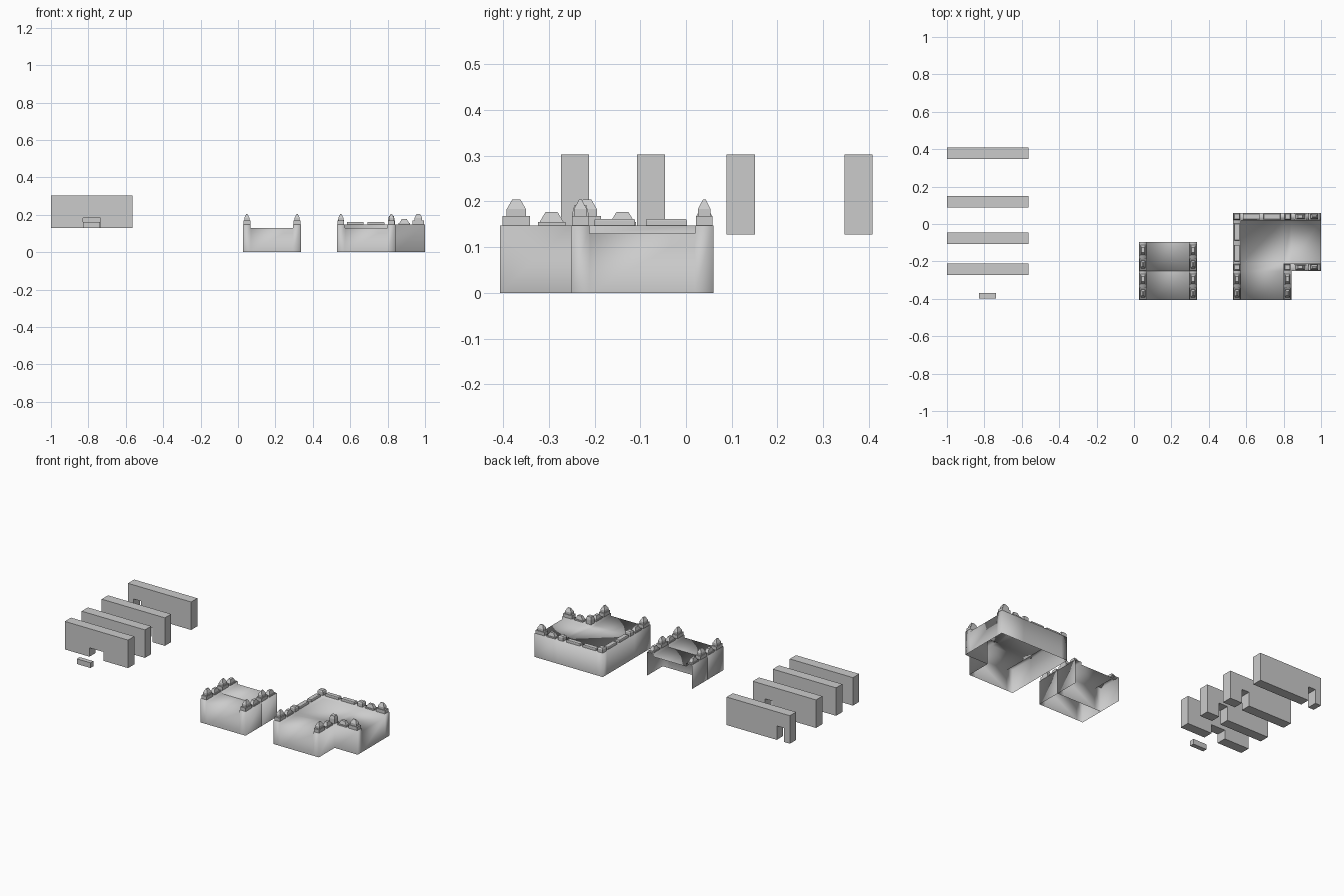
import bpy, bmesh

if "Cube" in bpy.data.objects:
    bpy.data.objects.remove(bpy.data.objects["Cube"])


def finish(name, bm, smooth=False):
    bmesh.ops.remove_doubles(bm, verts=bm.verts, dist=1e-5)
    bmesh.ops.recalc_face_normals(bm, faces=bm.faces)
    me = bpy.data.meshes.new(name)
    bm.to_mesh(me)
    bm.free()
    ob = bpy.data.objects.new(name, me)
    bpy.context.collection.objects.link(ob)
    for p in me.polygons:
        p.use_smooth = smooth
    return ob


def prism(name, outline, y0, y1):
    """Extrude an x/z outline along y."""
    bm = bmesh.new()
    f = bm.faces.new([bm.verts.new((x, y0, z)) for x, z in outline])
    ext = bmesh.ops.extrude_face_region(bm, geom=[f])
    vs = [g for g in ext["geom"] if isinstance(g, bmesh.types.BMVert)]
    bmesh.ops.translate(bm, verts=vs, vec=(0, y1 - y0, 0))
    return finish(name, bm)


def shell(name, xs, ys, h, open_back=False):
    """Hollow body: a stepped top from cell heights, with skirts to the ground."""
    bm = bmesh.new()

    def quad(*pts):
        bm.faces.new([bm.verts.new(p) for p in pts])

    def height(i, j):
        return h[j][i] if 0 <= j < len(h) and 0 <= i < len(h[0]) else 0

    for j in range(len(ys) - 1):
        for i in range(len(xs) - 1):
            z = height(i, j)
            if not z:
                continue
            x0, x1, y0, y1 = xs[i], xs[i + 1], ys[j], ys[j + 1]
            quad((x0, y0, z), (x1, y0, z), (x1, y1, z), (x0, y1, z))
            sides = [(0, -1, (x0, y0), (x1, y0)), (1, 0, (x1, y0), (x1, y1)),
                     (0, 1, (x1, y1), (x0, y1)), (-1, 0, (x0, y1), (x0, y0))]
            for di, dj, a, b in sides:
                low = height(i + di, j + dj)
                if low >= z or (open_back and dj == 1):
                    continue
                quad((*a, low), (*b, low), (*b, z), (*a, z))
    return finish(name, bm, True)


def stack(name, x, y, rings, along_y=False):
    """Loft of rectangles given as (half length, half width, z)."""
    bm = bmesh.new()
    loops = []
    for l, w, z in rings:
        a, b = (w, l) if along_y else (l, w)
        loops.append([bm.verts.new((x + sx * a, y + sy * b, z))
                      for sx, sy in ((-1, -1), (1, -1), (1, 1), (-1, 1))])
    for lo, hi in zip(loops, loops[1:]):
        for k in range(4):
            n = (k + 1) % 4
            bm.faces.new((lo[k], lo[n], hi[n], hi[k]))
    bm.faces.new(loops[0])
    bm.faces.new(loops[-1])
    return finish(name, bm)


R, F = 0.147, 0.13   # rim and floor heights
SPIRE = [(.03, .018, R), (.03, .018, .168), (.021, .014, .168), (.021, .014, .183), (.009, .003, .204)]
STUB = [(.03, .018, R), (.03, .018, .155), (.026, .014, .155), (.013, .008, .177)]
SLAB = [(.045, .015, R), (.045, .015, .158), (.043, .013, .161)]
POST = [(.0175, .0175, R), (.0175, .0175, .168), (.013, .013, .175)]
TALL = [(.0175, .0175, R), (.0175, .0175, .175), (.013, .013, .192)]

# Free-standing wall panels with door notches: y range, notch x range, notch top
panels = [(-.273, -.212, -.83, -.735, .183), (-.107, -.046, -.71, -.65, .215),
          (.089, .151, -.70, -.65, .215), (.347, .408, -.96, -.91, .215)]
for n, (y0, y1, a, b, t) in enumerate(panels):
    prism(f"wall_panel_{n + 1}",
          [(-1, .128), (a, .128), (a, t), (b, t), (b, .128), (-.565, .128), (-.565, .302), (-1, .302)],
          y0, y1)
# Loose lintel block
prism("lintel_block", [(-.83, .13), (-.737, .13), (-.737, .162), (-.83, .162)], -.397, -.369)

# Straight bridge: two repeated units, open at the back
for n in range(2):
    dy = n * .155
    shell(f"straight_unit_{n + 1}", [.027, .068, .295, .337], [-.407 + dy, -.252 + dy], [[R, F, R]], True)
    for x in (.0475, .316):
        stack("straight_spire", x, -.371 + dy, SPIRE, True)
        stack("straight_stub", x, -.294 + dy, STUB, True)

# Corner piece with an L-shaped plan
shell("corner_body", [.53, .571, .80, .841, 1.0], [-.407, -.252, -.211, .02, .06],
      [[R, F, R, 0], [R, F, R, R], [R, F, F, F], [R, R, R, R]])
for x in (.55, .82):
    stack("corner_spire", x, -.371, SPIRE, True)
    stack("corner_stub", x, -.294, STUB, True)
for y in (-.231, .04):
    stack("arm_spire", .964, y, SPIRE)
    stack("arm_stub", .889, y, STUB)
for y in (-.156, -.043):
    stack("left_slab", .55, y, SLAB, True)
for x in (.627, .737):
    stack("back_slab", x, .04, SLAB)
for x, y in ((.55, -.231), (.55, .04), (.822, .04)):
    stack("rim_post", x, y, POST)
stack("inner_corner_post", .82, -.231, TALL)
